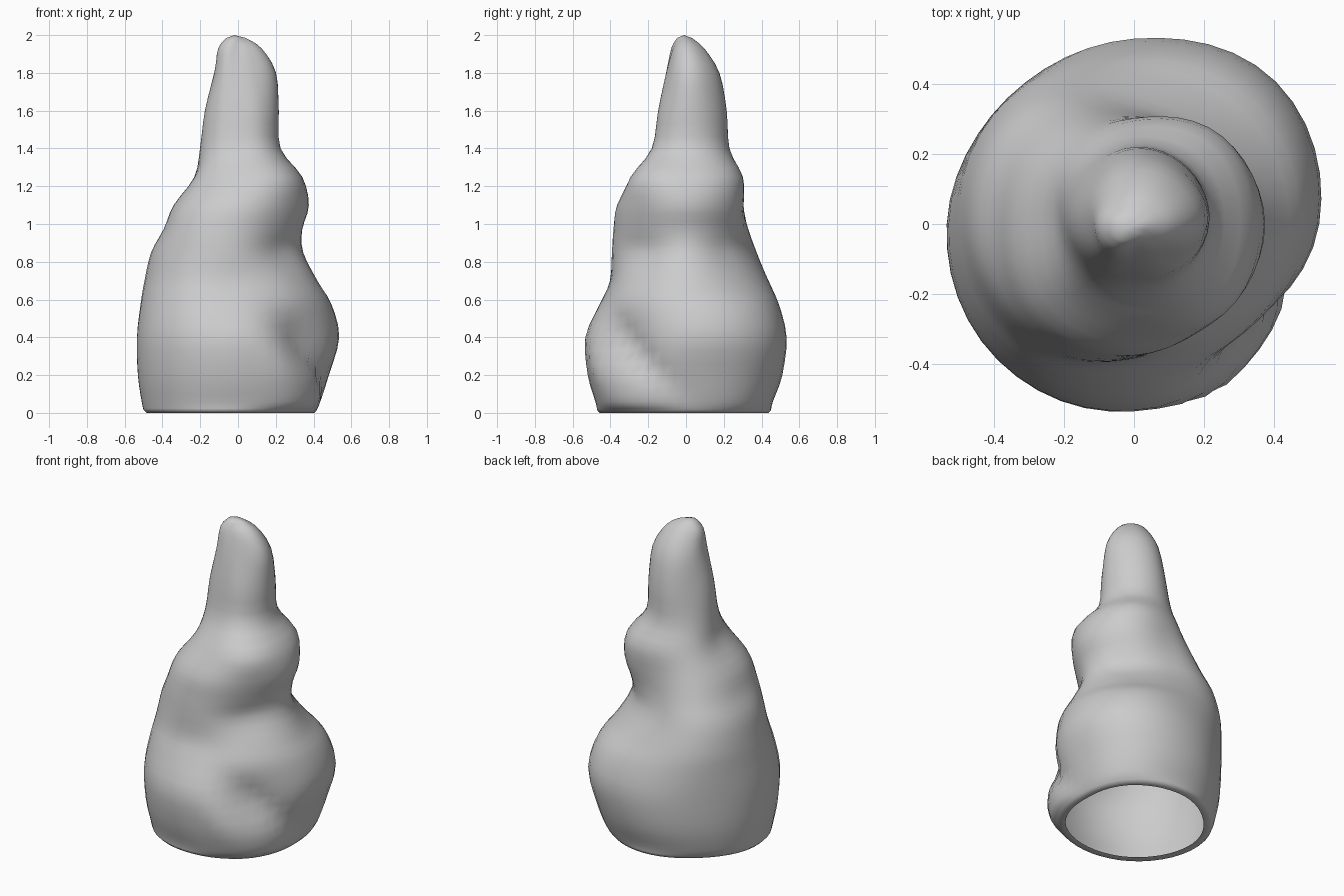
import bpy, bmesh, math

if "Cube" in bpy.data.objects:
    bpy.data.objects.remove(bpy.data.objects["Cube"])

# Heights of the measured cross-sections
HEIGHTS = [.015, .06, .2, .4, .58, .7, .85, .97, 1.1, 1.25, 1.4, 1.6, 1.8, 1.93, 1.985]
# Vertical profiles every 45 degrees, starting at +x; the ledges climb in a spiral
PROFILES = [
    [.42, .44, .48, .53, .49, .42, .345, .34, .375, .34, .225, .215, .20, .125, .04],
    [.45, .48, .53, .575, .52, .41, .31, .315, .35, .345, .235, .22, .19, .11, .03],
    [.45, .46, .51, .53, .49, .43, .345, .315, .305, .295, .23, .215, .175, .095, .03],
    [.45, .47, .50, .51, .51, .50, .46, .40, .34, .27, .22, .185, .145, .09, .04],
    [.50, .51, .53, .535, .515, .495, .46, .395, .34, .23, .20, .175, .125, .105, .06],
    [.50, .51, .54, .55, .51, .47, .44, .415, .37, .26, .19, .16, .125, .10, .06],
    [.47, .48, .52, .53, .45, .395, .385, .38, .365, .28, .18, .145, .105, .07, .04],
    [.45, .49, .50, .45, .44, .39, .315, .335, .36, .35, .21, .18, .13, .085, .03],
]
# Local swellings: angle, height, angle width, height width, tilt (degrees per unit z), depth
BUMPS = [
    (294, .28, 12, .17, -60, .03),     # front corner lobe
    (328, .30, 11, .17, -120, -.05),   # diagonal crease
]
SEGMENTS, STEPS = 48, 3


def smooth(a, b, c, d, t):
    """Catmull-Rom interpolation between b and c."""
    return b + .5 * t * (c - a + t * (2*a - 5*b + 4*c - d + t * (3*(b - c) + d - a)))


def sample(values, i, t, closed=False):
    n = len(values)
    pick = (lambda k: values[k % n]) if closed else (lambda k: values[min(max(k, 0), n - 1)])
    return smooth(pick(i - 1), pick(i), pick(i + 1), pick(i + 2), t)


def bump(deg, z):
    total = 0
    for angle, height, wa, wz, tilt, depth in BUMPS:
        da = (deg - angle - tilt * (z - height) + 180) % 360 - 180
        total += depth * math.exp(-(da / wa) ** 2 - ((z - height) / wz) ** 2)
    return total


bm = bmesh.new()


def add_ring(radii, z, scale=1):
    ring = []
    for k in range(SEGMENTS):
        f = k * 8 / SEGMENTS
        a = math.tau * k / SEGMENTS
        r = scale * (sample(radii, int(f), f - int(f), True) + bump(math.degrees(a), z))
        ring.append(bm.verts.new((r * math.cos(a), r * math.sin(a), z)))
    return ring


# Inturned lip around the open base, then the wall
base = [p[0] for p in PROFILES]
rings = [add_ring(base, .005, .89), add_ring(base, 0, .97)]
levels = [(i, s / STEPS) for i in range(len(HEIGHTS) - 1) for s in range(STEPS)]
levels.append((len(HEIGHTS) - 2, 1.0))
for i, t in levels:
    rings.append(add_ring([sample(p, i, t) for p in PROFILES], sample(HEIGHTS, i, t)))
for low, high in zip(rings, rings[1:]):
    for k in range(SEGMENTS):
        j = (k + 1) % SEGMENTS
        bm.faces.new((low[k], low[j], high[j], high[k]))

# Rounded tip
tip = bm.verts.new((-.02, -.01, 2))
for k in range(SEGMENTS):
    bm.faces.new((rings[-1][k], rings[-1][(k + 1) % SEGMENTS], tip))

mesh = bpy.data.meshes.new("spiral_mound")
bm.to_mesh(mesh)
bm.free()
mound = bpy.data.objects.new("spiral_mound", mesh)
bpy.context.collection.objects.link(mound)
bpy.context.view_layer.objects.active = mound
mound.select_set(True)
bpy.ops.object.shade_smooth()
